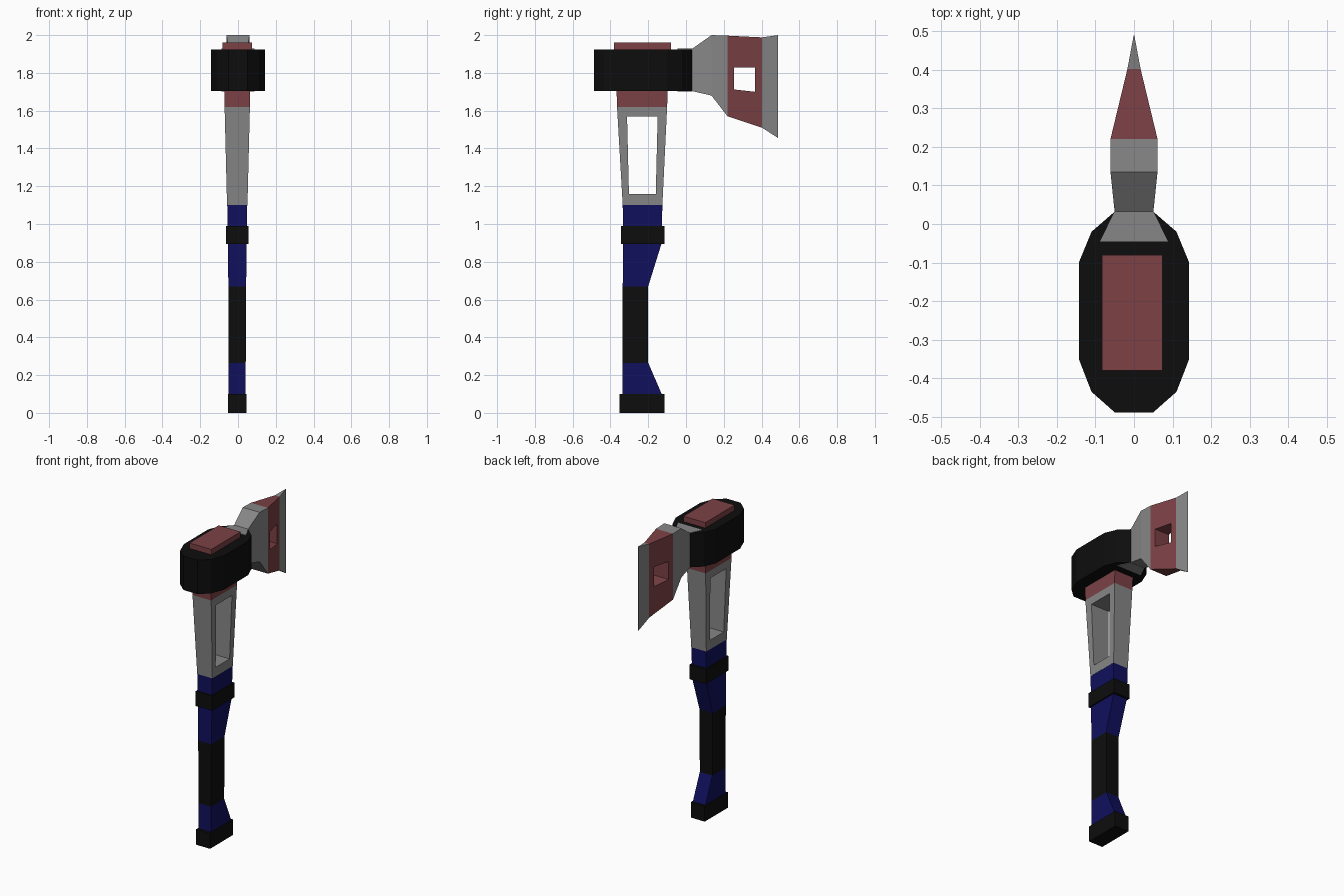
import bpy
import bmesh
from mathutils import Vector

cube = bpy.data.objects.get("Cube")
if cube:
    bpy.data.objects.remove(cube, do_unlink=True)


def material(name, r, g, b):
    mat = bpy.data.materials.new(name)
    mat.use_nodes = True
    mat.diffuse_color = (r, g, b, 1)
    mat.node_tree.nodes["Principled BSDF"].inputs["Base Color"].default_value = (r, g, b, 1)
    return mat


BLACK = material("black rubber", 0.004, 0.004, 0.004)
BLUE = material("navy blue", 0.005, 0.005, 0.11)
GREY = material("steel grey", 0.24, 0.24, 0.24)
RED = material("dull red", 0.2, 0.053, 0.06)
CX = -0.004  # handle centre line


def across(z, y0, y1, w, cx=CX):
    """Horizontal rectangle, for parts stacked along z."""
    return [(cx - w, y0, z), (cx + w, y0, z), (cx + w, y1, z), (cx - w, y1, z)]


def upright(y, z0, z1, w):
    """Vertical rectangle, for parts running along y."""
    return [(-w, y, z0), (w, y, z0), (w, y, z1), (-w, y, z1)]


def pierce(bm, sides, hole):
    """Cut a four-sided window through two opposite side faces."""
    loops = []
    for face in sides:
        face.normal_update()
        n, p, idx = face.normal.copy(), face.verts[0].co.copy(), face.material_index
        inner = []
        for y, z in hole:
            x = p.x - (n.y * (y - p.y) + n.z * (z - p.z)) / n.x
            inner.append(bm.verts.new((x, y, z)))
        # match each outer corner with its nearest window corner
        outer = list(face.verts)
        mid = face.calc_center_median()

        def key(co, c):
            return (co.y > c.y, co.z > c.z)
        centre = sum((v.co for v in inner), Vector()) / len(inner)
        outer = [min(outer, key=lambda o: (o.co - v.co).length
                     if key(o.co, mid) == key(v.co, centre) else 9) for v in inner]
        bm.faces.remove(face)
        for i in range(4):
            j = (i + 1) % 4
            f = bm.faces.new((outer[i], outer[j], inner[j], inner[i]))
            f.material_index = idx
        loops.append((inner, idx))
    (a, idx), (b, _) = loops
    for i in range(4):
        j = (i + 1) % 4
        bm.faces.new((a[i], a[j], b[j], b[i])).material_index = idx


def loft(name, rings, mats, hole=None, hole_span=0):
    """Skin through rings; mats gives the material of each span."""
    bm = bmesh.new()
    palette = list(dict.fromkeys(mats))
    vs = [[bm.verts.new(c) for c in ring] for ring in rings]
    count = len(vs[0])
    sides = []
    for s, mat in enumerate(mats):
        for i in range(count):
            j = (i + 1) % count
            f = bm.faces.new((vs[s][i], vs[s][j], vs[s + 1][j], vs[s + 1][i]))
            f.material_index = palette.index(mat)
            if hole and s == hole_span and i % 2:
                sides.append(f)
    bm.faces.new(vs[0][::-1]).material_index = palette.index(mats[0])
    bm.faces.new(vs[-1]).material_index = palette.index(mats[-1])
    if hole:
        pierce(bm, sides, hole)
    bmesh.ops.recalc_face_normals(bm, faces=bm.faces)
    me = bpy.data.meshes.new(name)
    bm.to_mesh(me)
    bm.free()
    for mat in palette:
        me.materials.append(mat)
    ob = bpy.data.objects.new(name, me)
    bpy.context.collection.objects.link(ob)
    return ob


# Handle with flared ends and black grip
loft("handle", [
    across(0.08, -0.335, -0.12, 0.045),
    across(0.265, -0.335, -0.2, 0.045),
    across(0.67, -0.335, -0.2, 0.047),
    across(0.895, -0.333, -0.13, 0.05),
    across(1.1, -0.335, -0.125, 0.053),
], [BLUE, BLACK, BLUE, BLUE])

# Pommel and band
loft("pommel", [across(z, -0.352, -0.115, 0.05) for z in (0, 0.1)], [BLACK])
loft("handle_band", [across(z, -0.345, -0.115, 0.059) for z in (0.895, 0.99)], [BLACK])

# Open steel neck with red collar
loft("neck", [
    across(1.1, -0.335, -0.125, 0.054),
    across(1.62, -0.365, -0.1, 0.067),
    across(1.72, -0.368, -0.096, 0.069),
], [GREY, RED], hole=[(-0.302, 1.16), (-0.16, 1.16), (-0.15, 1.57), (-0.312, 1.57)])

# Faceted head block
half = [(0.05, -0.488), (0.11, -0.435), (0.143, -0.35),
        (0.143, -0.1), (0.11, -0.02), (0.05, 0.032)]
outline = half + [(-x, y) for x, y in reversed(half)]
loft("head_block", [[(x, y, z) for x, y in outline] for z in (1.705, 1.925)], [BLACK])
loft("head_cap", [across(z, -0.38, -0.08, 0.0785) for z in (1.92, 1.96)], [RED])

# Blade root set into the head, showing above and below
loft("blade_root", [
    upright(-0.045, 1.702, 1.928, 0.088),
    upright(0.032, 1.702, 1.928, 0.05),
], [GREY])

# Blade with window and tapered cutting edge
loft("blade", [
    upright(0.03, 1.704, 1.926, 0.05),
    upright(0.135, 1.68, 2.0, 0.061),
    upright(0.22, 1.57, 1.997, 0.061),
    upright(0.402, 1.51, 1.988, 0.017),
    upright(0.488, 1.455, 2.0, 0.001),
], [GREY, GREY, RED, GREY], hole_span=2,
    hole=[(0.255, 1.712), (0.365, 1.7), (0.365, 1.828), (0.255, 1.828)])
